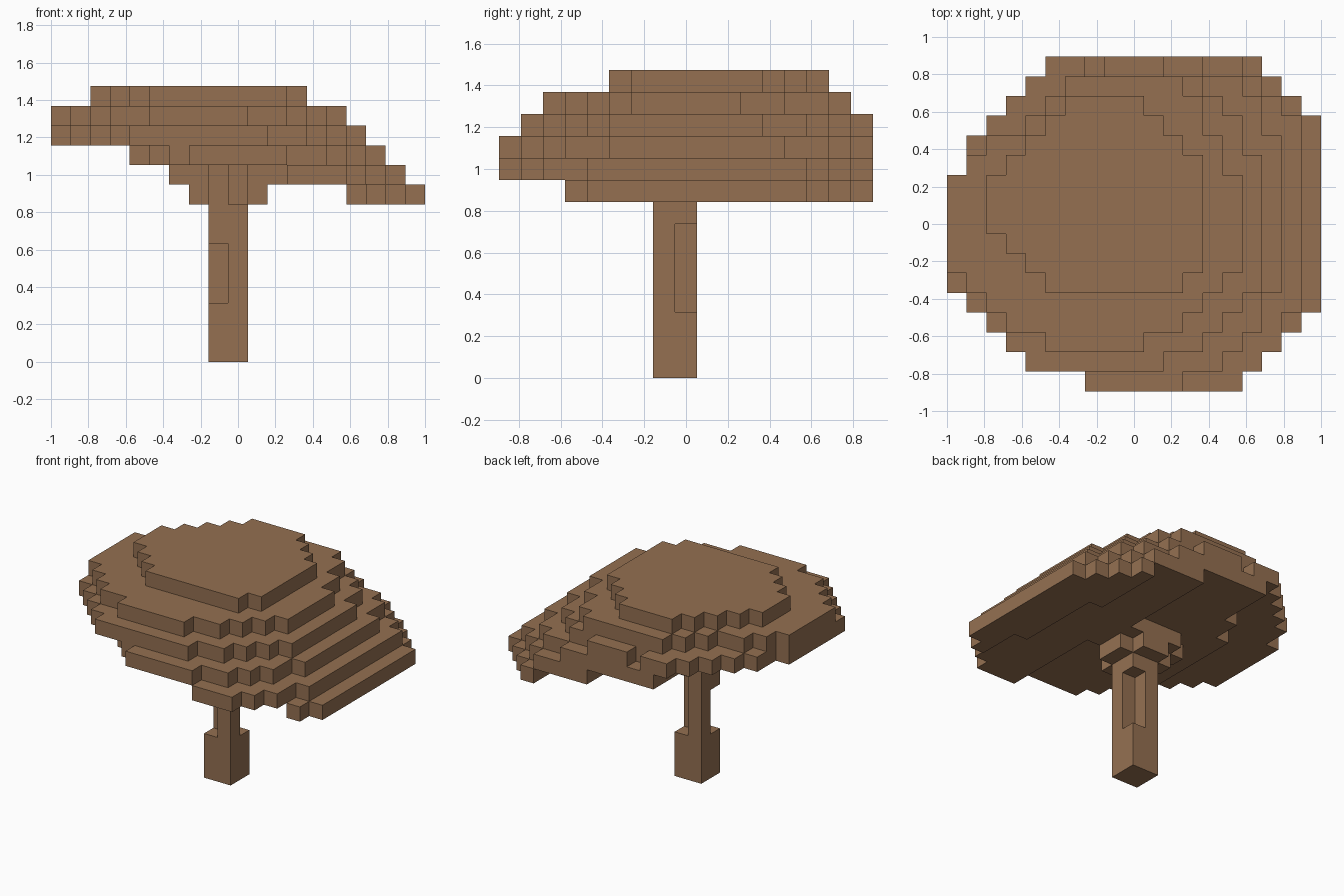
import bpy, bmesh

if "Cube" in bpy.data.objects:
    bpy.data.objects.remove(bpy.data.objects["Cube"])

V = 2 / 19                      # edge length of one cube

mat = bpy.data.materials.new("warm brown")
mat.diffuse_color = (0.298, 0.163, 0.083, 1)
mat.use_nodes = True
mat.node_tree.nodes["Principled BSDF"].inputs["Base Color"].default_value = mat.diffuse_color


def build(name, cells):
    """Make one mesh from a set of grid cells, keeping only the outer faces."""
    bm = bmesh.new()
    verts = {}

    def vert(p):
        if p not in verts:
            verts[p] = bm.verts.new((-1 + p[0] * V, (p[1] - 8.5) * V, p[2] * V))
        return verts[p]

    for c in cells:
        for axis in range(3):
            for side in (0, 1):
                n = list(c)
                n[axis] += 2 * side - 1
                if tuple(n) in cells:
                    continue
                a, b = (axis + 1) % 3, (axis + 2) % 3
                ring = []
                for da, db in ((0, 0), (1, 0), (1, 1), (0, 1)):
                    p = list(c)
                    p[axis] += side
                    p[a] += da
                    p[b] += db
                    ring.append(vert(tuple(p)))
                bm.faces.new(ring if side else ring[::-1])
    me = bpy.data.meshes.new(name)
    bm.to_mesh(me)
    bm.free()
    me.materials.append(mat)
    ob = bpy.data.objects.new(name, me)
    bpy.context.collection.objects.link(ob)


def layer(z, first_row, starts, ends):
    """One slab of the cap: a run of cells for each row."""
    return {(x, first_row + r, z)
            for r, (s, e) in enumerate(zip(starts, ends)) for x in range(s, e)}


# Cap: six stepped slabs, leaning down to the right
left = [7, 4, 3, 2, 1, 0, 0, 0, 0, 0, 0, 1, 1, 2, 3, 4, 5]
cap = layer(13, 5, [5, 4, 3, 2, 2, 2, 3, 4, 5, 6],
            [12, 13, 13, 13, 13, 13, 13, 12, 11, 10])
cap |= layer(12, 2, [5, 3, 2, 1, 0, 0, 0, 0, 0, 1, 2, 4, 5, 6],
             [10, 12, 13, 14, 15, 15, 15, 15, 15, 14, 14, 13, 13, 12])
cap |= layer(11, 1, left[1:],
             [11, 13, 14, 15, 16, 16, 16, 16, 16, 16, 16, 15, 15, 14, 13, 11])
cap.discard((7, 16, 11))        # small gap in the back rim
cap |= layer(10, 0, [7, 6, 5] + [4] * 8 + [5, 5, 6, 6, 6, 6],
             [12, 14, 15, 16, 16, 17, 17, 17, 17, 17, 17, 17, 17, 16, 16, 15, 13])
cap |= layer(9, 0, [12] * 8 + [11] * 9,
             [15, 16, 17, 17] + [18] * 10 + [17, 16, 15])
cap |= layer(8, 3, [17 - r // 6 for r in range(3, 17)],
             [18] + [19] * 10 + [18, 17, 16])
build("cap", cap)

# Uneven collar where the stem meets the cap
collar = {(x, y, 9) for x in range(7, 11) for y in range(7, 10)} - {(7, 7, 9)}
collar |= {(9, 6, 9), (6, 8, 9), (11, 7, 9)}
collar |= {(x, y, 8) for x in (8, 9) for y in (7, 8, 9)}
collar |= {(9, 6, 8), (7, 8, 8), (10, 7, 8), (10, 8, 8)}
build("collar", collar - cap)

# Stem: two by two cells, with a notch on two opposite corners
stem = {(x, y, z) for x in (8, 9) for y in (7, 8) for z in range(8)}
stem -= {(8, 7, z) for z in range(3, 6)}
stem -= {(9, 8, z) for z in range(3, 7)}
build("stem", stem)
